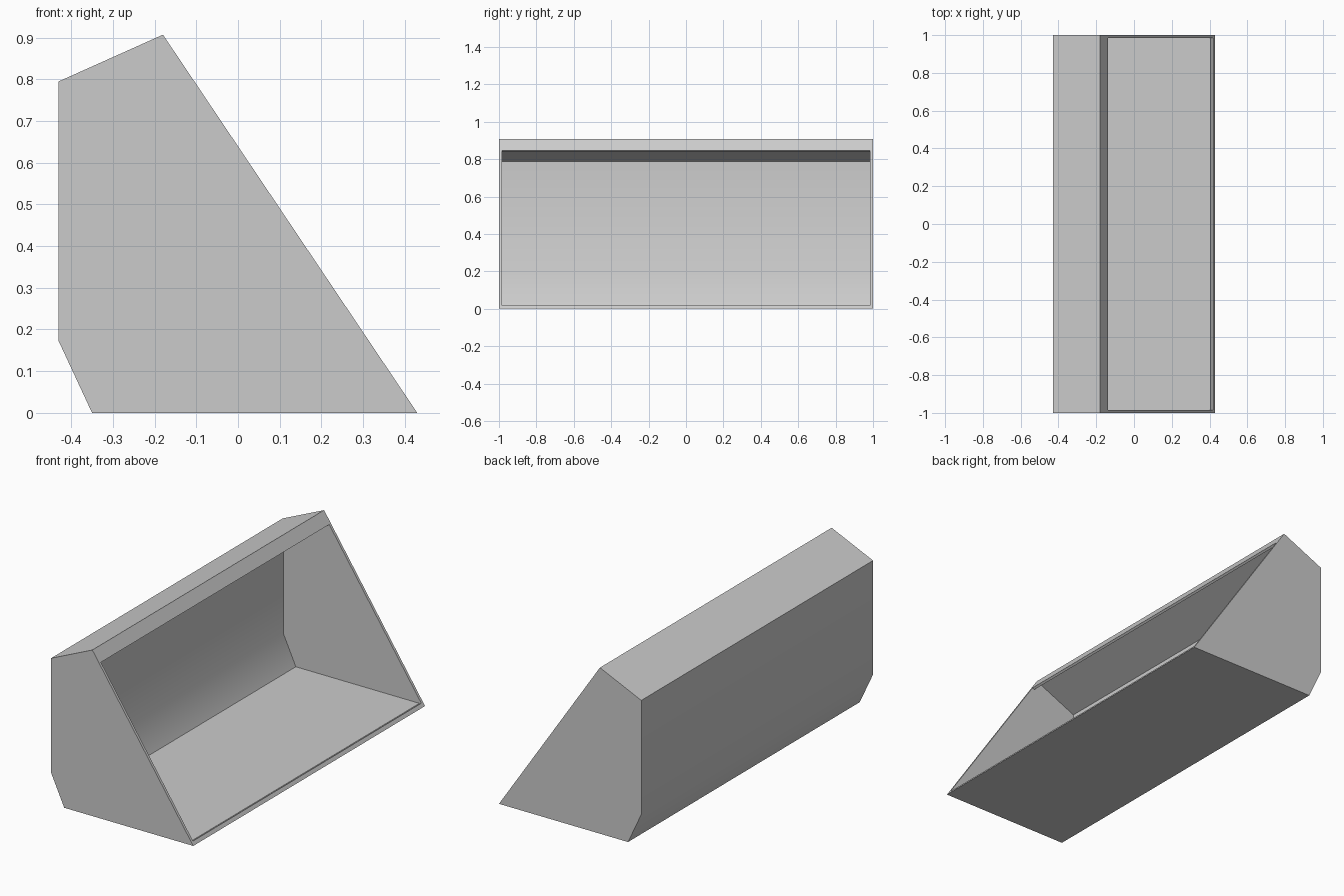
import bpy, bmesh
from math import radians
from mathutils import Vector

cube = bpy.data.objects.get("Cube")
if cube:
    bpy.data.objects.remove(cube, do_unlink=True)

WALL = 0.0133       # sheet thickness
HALF = 1.0          # half the length along y
OPEN_HALF = 0.985   # half the length of the opening

# End profile in (x, z), counter-clockwise; the last side is the sloped open front
profile = [Vector(p) for p in ((-0.18, 0.907), (-0.43, 0.795), (-0.43, 0.172),
                               (-0.35, 0.0), (0.43, 0.0))]


def inward(a, b):
    d = (b - a).normalized()
    return Vector((-d.y, d.x))


def offset_profile(pts, dist):
    """Move every side of the profile inwards by the same distance."""
    result = []
    for i, p in enumerate(pts):
        n1 = inward(pts[i - 1], p)
        n2 = inward(p, pts[(i + 1) % len(pts)])
        result.append(p + (n1 + n2) * dist / (1 + n1.dot(n2)))
    return result


def add_skin(bm, pts, half, opening):
    """Closed prism with a rectangular hole in its sloped front; returns the hole's corners."""
    near, far = ([bm.verts.new((p.x, y, p.y)) for p in pts] for y in (-half, half))
    bm.faces.new(near)
    bm.faces.new(far[::-1])
    for i in range(len(pts) - 1):
        bm.faces.new((near[i], far[i], far[i + 1], near[i + 1]))
    outer = [near[-1], far[-1], far[0], near[0]]
    low, high = opening
    hole = [bm.verts.new((p.x, y, p.y)) for p, y in
            ((low, -OPEN_HALF), (low, OPEN_HALF), (high, OPEN_HALF), (high, -OPEN_HALF))]
    for i in range(4):
        j = (i + 1) % 4
        bm.faces.new((outer[i], outer[j], hole[j], hole[i]))
    return hole


# Opening edges on the slope: narrow sill at the bottom, deeper lip at the top
top, bottom = profile[0], profile[-1]
opening = [bottom.lerp(top, 0.02), top.lerp(bottom, 0.068)]
shift = inward(bottom, top) * WALL

# Outer and inner skins joined by the rim of the opening
bm = bmesh.new()
outer_hole = add_skin(bm, profile, HALF, opening)
inner_hole = add_skin(bm, offset_profile(profile, WALL), HALF - WALL,
                      [p + shift for p in opening])
for i in range(4):
    j = (i + 1) % 4
    bm.faces.new((outer_hole[i], outer_hole[j], inner_hole[j], inner_hole[i]))
bmesh.ops.recalc_face_normals(bm, faces=bm.faces)

mesh = bpy.data.meshes.new("open_front_bin")
bm.to_mesh(mesh)
bm.free()
bin_shell = bpy.data.objects.new("open_front_bin", mesh)
bpy.context.collection.objects.link(bin_shell)

# Plain grey finish
grey = bpy.data.materials.new("light_grey")
grey.use_nodes = True
colour = (0.6, 0.6, 0.6, 1.0)
grey.diffuse_color = colour
grey.node_tree.nodes["Principled BSDF"].inputs["Base Color"].default_value = colour
mesh.materials.append(grey)

# Soft bend between back wall and lower slope, all other edges crisp
bpy.ops.object.select_all(action='DESELECT')
bin_shell.select_set(True)
bpy.context.view_layer.objects.active = bin_shell
bpy.ops.object.shade_smooth_by_angle(angle=radians(30))
